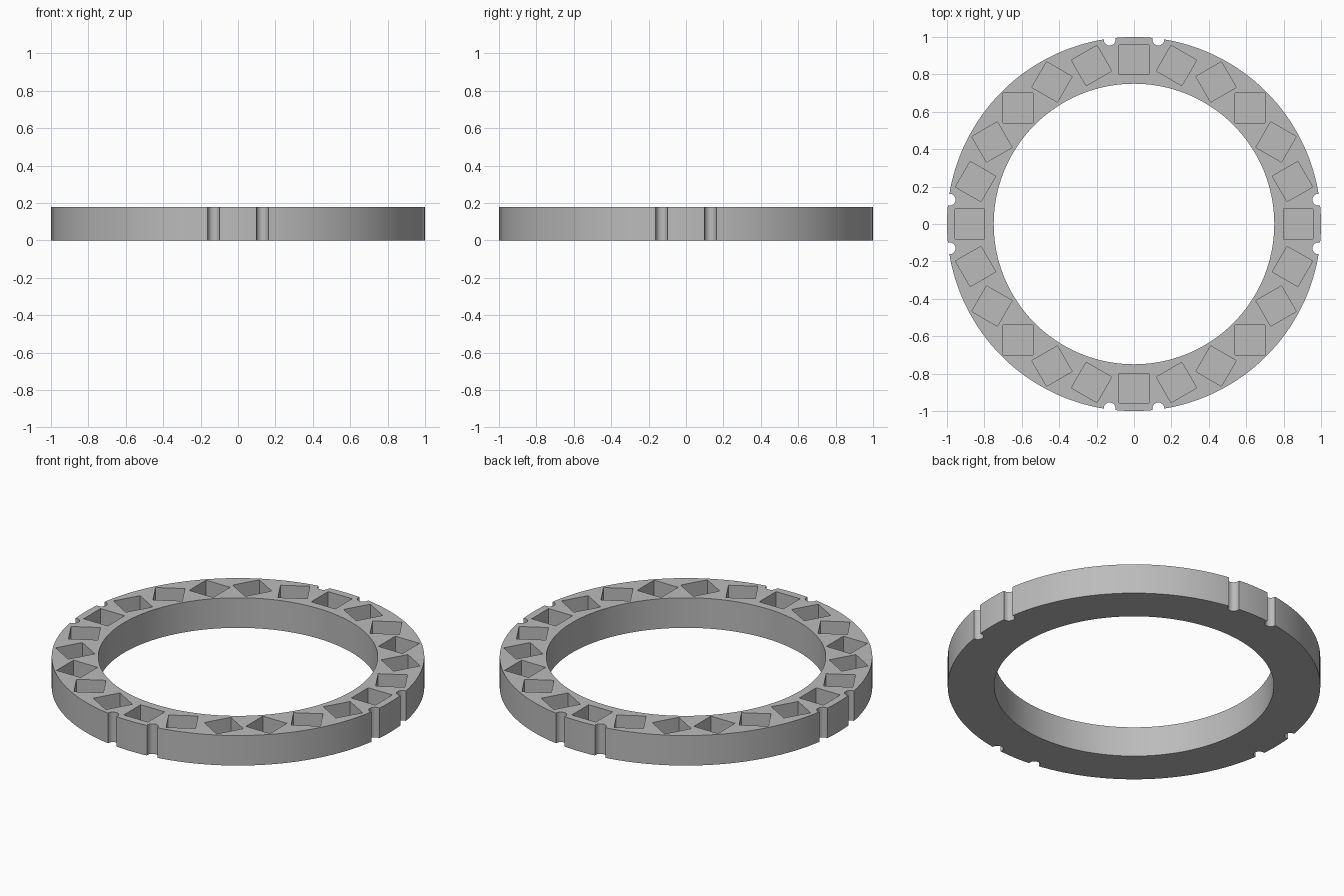
import bpy
import bmesh
from math import cos, sin, radians
from mathutils import Matrix, Vector

OUTER, INNER, HEIGHT = 1.0, 0.75, 0.178
POCKET, POCKET_RADIUS, FLOOR = 0.158, 0.877, 0.02
NOTCH_RADIUS = 0.032
SEGMENTS = 180

cube = bpy.data.objects.get("Cube")
if cube:
    bpy.data.objects.remove(cube, do_unlink=True)

grey = bpy.data.materials.new("plain grey")
grey.use_nodes = True
colour = (0.5, 0.5, 0.5, 1)
grey.diffuse_color = colour
grey.node_tree.nodes["Principled BSDF"].inputs["Base Color"].default_value = colour


def make_object(name, bm):
    bmesh.ops.recalc_face_normals(bm, faces=bm.faces)
    mesh = bpy.data.meshes.new(name)
    bm.to_mesh(mesh)
    bm.free()
    mesh.materials.append(grey)
    obj = bpy.data.objects.new(name, mesh)
    bpy.context.collection.objects.link(obj)
    return obj


def polar(radius, degrees, z):
    a = radians(degrees)
    return Vector((radius * cos(a), radius * sin(a), z))


# Ring body: a rectangular section spun about z
bm = bmesh.new()
section = [(INNER, 0), (OUTER, 0), (OUTER, HEIGHT), (INNER, HEIGHT)]
verts = [bm.verts.new((r, 0, z)) for r, z in section]
edges = [bm.edges.new((verts[i], verts[i - 1])) for i in range(4)]
bmesh.ops.spin(bm, geom=verts + edges, axis=(0, 0, 1), cent=(0, 0, 0),
               angle=radians(360), steps=SEGMENTS, use_merge=True)
bmesh.ops.remove_doubles(bm, verts=bm.verts, dist=0.0001)
ring = make_object("pocketed_ring", bm)

# Cutters: square pockets that turn twice as fast as their place on the ring
bm = bmesh.new()
for degrees in range(0, 360, 15):
    place = (Matrix.Translation(polar(POCKET_RADIUS, degrees, FLOOR + 0.15))
             @ Matrix.Rotation(radians(2 * degrees), 4, "Z")
             @ Matrix.Diagonal((POCKET, POCKET, 0.3, 1)))
    bmesh.ops.create_cube(bm, size=1, matrix=place)

# Cutters: round notches in pairs on the four sides of the rim
for side in range(0, 360, 90):
    for offset in (-7.5, 7.5):
        place = Matrix.Translation(polar(OUTER - 0.005, side + offset, HEIGHT / 2))
        bmesh.ops.create_cone(bm, cap_ends=True, segments=24,
                              radius1=NOTCH_RADIUS, radius2=NOTCH_RADIUS,
                              depth=0.4, matrix=place)
cutter = make_object("pocket_cutter", bm)
cutter.hide_render = True

# Cut the ring, then drop the cutter
bpy.ops.object.select_all(action="DESELECT")
bpy.context.view_layer.objects.active = ring
ring.select_set(True)
cut = ring.modifiers.new("pockets", "BOOLEAN")
cut.operation = "DIFFERENCE"
cut.solver = "EXACT"
cut.object = cutter
bpy.ops.object.modifier_apply(modifier=cut.name)
bpy.data.objects.remove(cutter, do_unlink=True)
bpy.ops.object.shade_smooth_by_angle(angle=radians(30))
